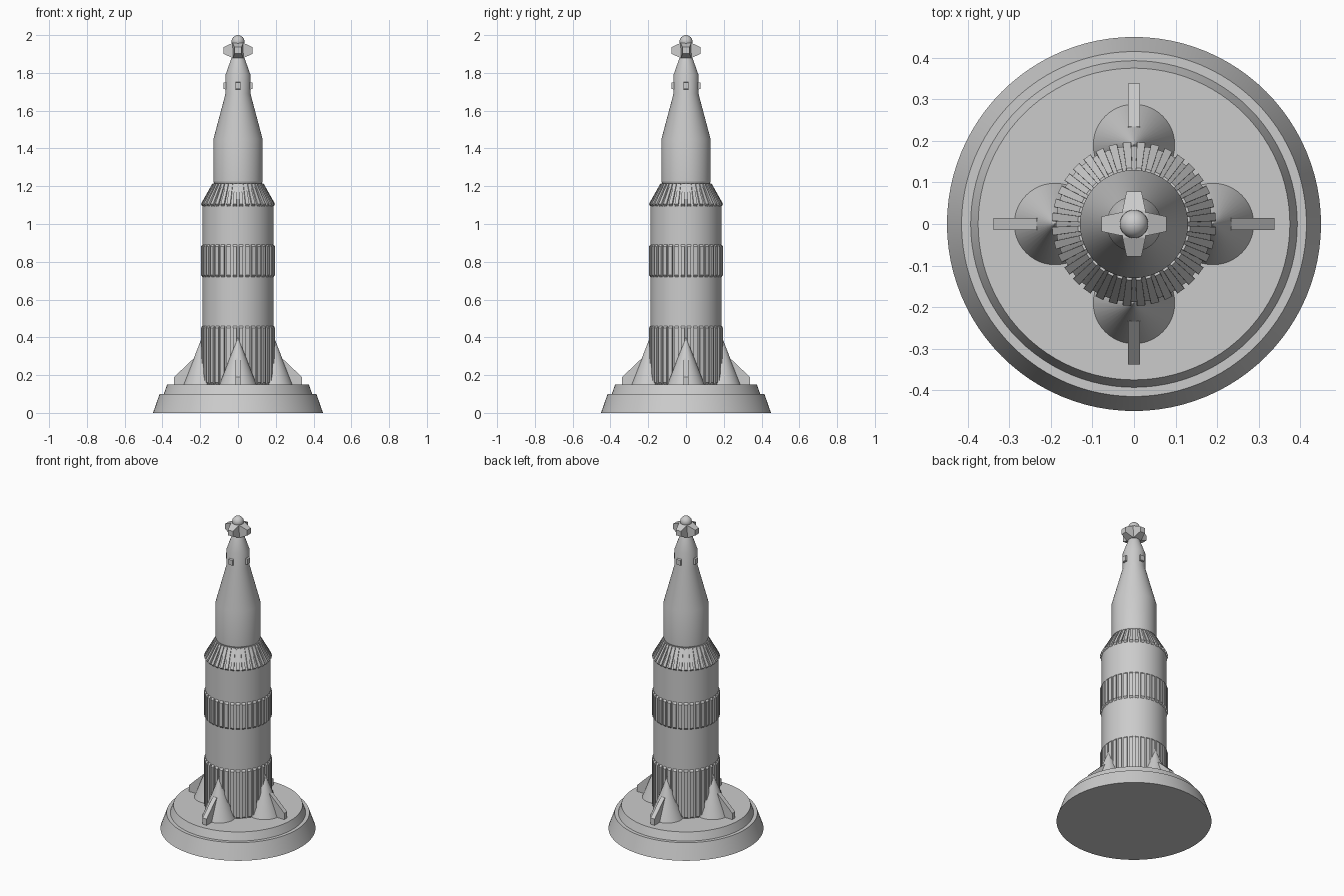
import bpy, bmesh
from math import cos, sin, pi, radians

cube = bpy.data.objects.get("Cube")
if cube:
    bpy.data.objects.remove(cube)

grey = bpy.data.materials.new("plain_grey")
grey.use_nodes = True
COLOUR = (0.6, 0.6, 0.6, 1)
grey.diffuse_color = COLOUR
grey.node_tree.nodes["Principled BSDF"].inputs["Base Color"].default_value = COLOUR


def finish(name, bm, smooth=False):
    bmesh.ops.recalc_face_normals(bm, faces=bm.faces)
    mesh = bpy.data.meshes.new(name)
    bm.to_mesh(mesh)
    bm.free()
    mesh.materials.append(grey)
    obj = bpy.data.objects.new(name, mesh)
    bpy.context.collection.objects.link(obj)
    if smooth:
        bpy.ops.object.select_all(action="DESELECT")
        obj.select_set(True)
        bpy.context.view_layer.objects.active = obj
        bpy.ops.object.shade_smooth_by_angle(angle=radians(20))
    return obj


def lathe(name, profile, centre=(0, 0), sides=72):
    """Turn a (radius, height) outline around a vertical axis, with capped ends."""
    bm = bmesh.new()
    rings = [[bm.verts.new((centre[0] + r * cos(2 * pi * i / sides),
                            centre[1] + r * sin(2 * pi * i / sides), z))
              for i in range(sides)] for r, z in profile]
    for a, b in zip(rings, rings[1:]):
        for i in range(sides):
            j = (i + 1) % sides
            bm.faces.new((a[i], a[j], b[j], b[i]))
    bm.faces.new(rings[0])
    bm.faces.new(rings[-1])
    return finish(name, bm, True)


def radial_plates(name, outline, count, offset=0.0):
    """Repeat a plate around the axis; outline is (radius, height, half width)."""
    bm = bmesh.new()
    for k in range(count):
        a = 2 * pi * (k + offset) / count
        c, s = cos(a), sin(a)
        left, right = [[bm.verts.new((r * c - side * w * s, r * s + side * w * c, z))
                        for r, z, w in outline] for side in (1, -1)]
        bm.faces.new(left)
        bm.faces.new(right[::-1])
        n = len(outline)
        for i in range(n):
            j = (i + 1) % n
            bm.faces.new((left[i], right[i], right[j], left[j]))
    return finish(name, bm)


# Stepped display base
lathe("base_plinth", [(0.45, 0), (0.415, 0.10), (0.393, 0.10), (0.375, 0.15)], sides=96)

# Rocket stages
lathe("lower_stage", [(0.188, 0.14), (0.188, 1.10), (0.13, 1.215)])
lathe("upper_stage", [(0.12, 1.20), (0.13, 1.225), (0.13, 1.45), (0.066, 1.69),
                      (0.066, 1.79), (0.034, 1.88)])

# Ribbed bands around the lower stage
RIBS, HALF, INNER, OUTER = 36, 0.0105, 0.18, 0.197
for name, low, high in (("bottom_ribs", 0.14, 0.47), ("middle_ribs", 0.71, 0.90)):
    radial_plates(name, [(INNER, low, HALF), (OUTER, low + 0.02, HALF),
                         (OUTER, high - 0.02, HALF), (INNER, high, HALF)], RIBS, 0.5)
radial_plates("shoulder_ribs", [(INNER, 1.085, 0.01), (OUTER, 1.105, 0.01),
                                (0.135, 1.215, 0.007), (0.12, 1.215, 0.007)], RIBS, 0.5)

# Engine fairings with their fins
for k, side in enumerate(("left", "back", "right", "front")):
    lathe(side + "_fairing", [(0.10, 0.145), (0.001, 0.40)],
          (0.19 * cos(k * pi / 2), 0.19 * sin(k * pi / 2)), 48)
radial_plates("fins", [(0.20, 0.145, 0.014), (0.338, 0.145, 0.014),
                       (0.338, 0.19, 0.014), (0.235, 0.288, 0.014), (0.20, 0.288, 0.014)], 4)

# Thruster blocks on the capsule module
radial_plates("thruster_blocks", [(0.05, 1.71, 0.014), (0.077, 1.715, 0.014),
                                  (0.077, 1.748, 0.014), (0.05, 1.755, 0.014)], 4)

# Nose: neck, four tapered arms and ball tip
lathe("nose_neck", [(0.03, 1.87), (0.03, 1.96)], sides=32)
radial_plates("nose_arms", [(0.0, 1.88, 0.03), (0.032, 1.88, 0.028), (0.078, 1.902, 0.018),
                            (0.078, 1.936, 0.018), (0.032, 1.957, 0.028), (0.0, 1.957, 0.03)], 4)
ball = bmesh.new()
bmesh.ops.create_uvsphere(ball, u_segments=32, v_segments=16, radius=0.034)
bmesh.ops.translate(ball, verts=ball.verts, vec=(0, 0, 1.966))
finish("nose_ball", ball, True)
